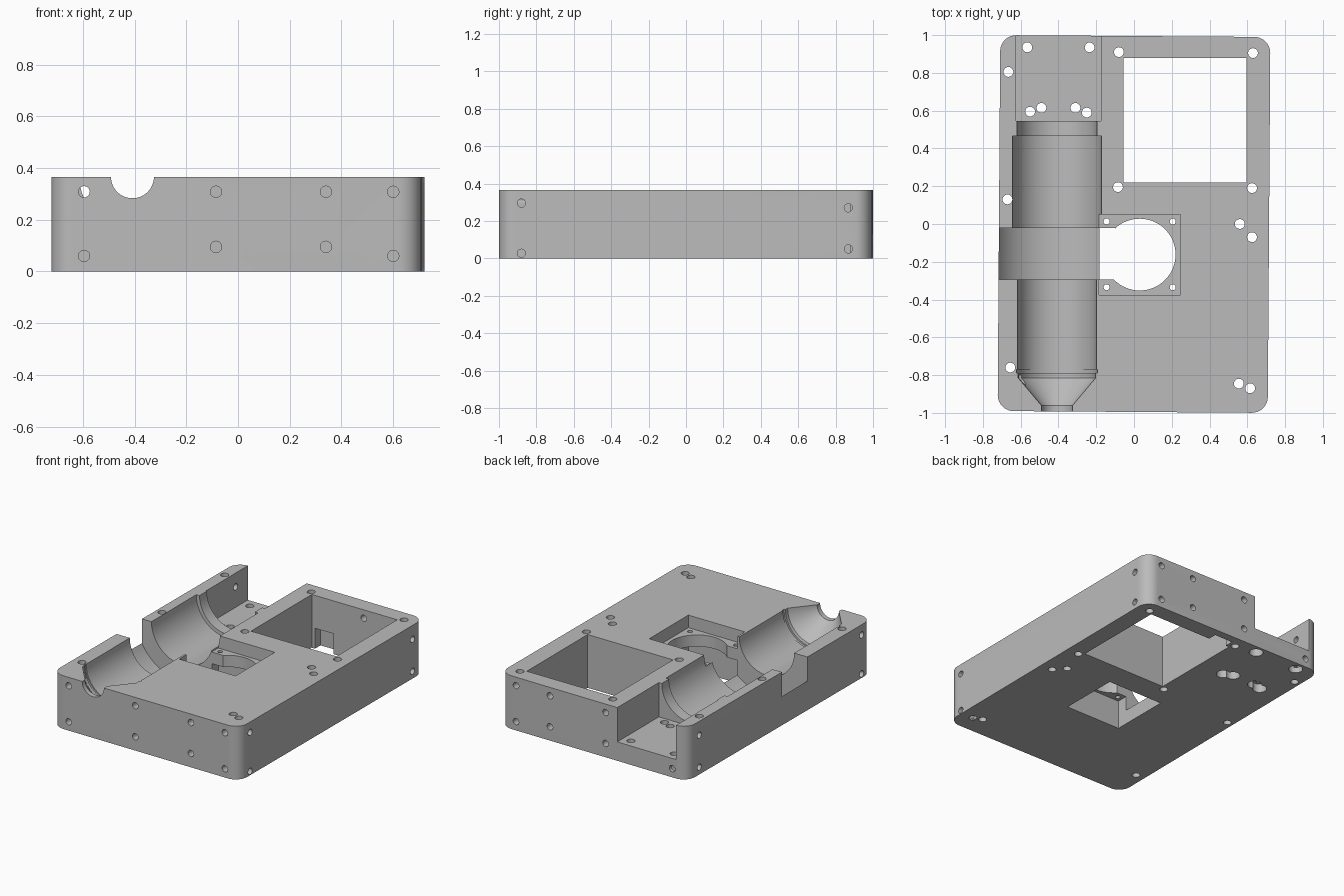
import bpy, bmesh, math
from mathutils import Matrix, Vector

if "Cube" in bpy.data.objects:
    bpy.data.objects.remove(bpy.data.objects["Cube"], do_unlink=True)

H = 0.366          # block height
AXIS_X = -0.408    # centre of the long channel
TILT = math.radians(-0.4)


def add_object(name, bm):
    bmesh.ops.recalc_face_normals(bm, faces=bm.faces)
    mesh = bpy.data.meshes.new(name)
    bm.to_mesh(mesh)
    bm.free()
    obj = bpy.data.objects.new(name, mesh)
    bpy.context.collection.objects.link(obj)
    return obj


def cut(name, bm):
    """Subtract a closed shape from the block."""
    cutter = add_object(name, bm)
    cutter.hide_render = True
    mod = block.modifiers.new(name, 'BOOLEAN')
    mod.operation = 'DIFFERENCE'
    mod.solver = 'EXACT'
    mod.object = cutter
    bpy.ops.object.modifier_apply(modifier=mod.name)
    bpy.data.objects.remove(cutter, do_unlink=True)


def cut_box(name, x0, x1, y0, y1, z0, z1):
    bm = bmesh.new()
    size = Matrix.Diagonal((x1 - x0, y1 - y0, z1 - z0, 1))
    mid = Matrix.Translation(((x0 + x1) / 2, (y0 + y1) / 2, (z0 + z1) / 2))
    bmesh.ops.create_cube(bm, size=1, matrix=mid @ size)
    cut(name, bm)


def cut_hole(name, start, end, r, sides=20):
    start, end = Vector(start), Vector(end)
    axis = end - start
    turn = axis.to_track_quat('Z', 'Y').to_matrix().to_4x4()
    bm = bmesh.new()
    bmesh.ops.create_cone(bm, cap_ends=True, segments=sides, radius1=r, radius2=r,
                          depth=axis.length,
                          matrix=Matrix.Translation((start + end) / 2) @ turn)
    cut(name, bm)


def cut_lathe(name, profile, sides=72):
    """Turn a (y, radius) profile round the channel axis."""
    bm = bmesh.new()
    rings = []
    for y, r in profile:
        angles = [2 * math.pi * (i + 0.5) / sides for i in range(sides)]
        rings.append([bm.verts.new((AXIS_X + r * math.cos(a), y, H + r * math.sin(a)))
                      for a in angles])
    for a, b in zip(rings, rings[1:]):
        for i in range(sides):
            j = (i + 1) % sides
            bm.faces.new((a[i], a[j], b[j], b[i]))
    bm.faces.new(rings[0])
    bm.faces.new(rings[-1])
    cut(name, bm)


# Rounded block
bm = bmesh.new()
bmesh.ops.create_cube(bm, size=1, matrix=Matrix.Translation((0, 0, H / 2))
                      @ Matrix.Diagonal((1.43, 1.99, H, 1)))
uprights = [e for e in bm.edges if abs(e.verts[0].co.z - e.verts[1].co.z) > 0.1]
bmesh.ops.bevel(bm, geom=uprights, offset=0.085, segments=10, profile=0.5, affect='EDGES')
bmesh.ops.rotate(bm, verts=bm.verts, matrix=Matrix.Rotation(TILT, 3, 'Z'))
block = add_object("housing_block", bm)
bpy.context.view_layer.objects.active = block
block.select_set(True)

# Large square opening with a notch low in its back wall
cut_box("square_opening", -0.055, 0.595, 0.22, 0.88, -0.1, 0.5)
cut_box("opening_notch", -0.03, 0.11, 0.85, 0.94, -0.1, 0.14)

# Square recesses above and below a plate with a round window
cut_box("upper_recess", -0.185, 0.245, -0.375, 0.05, 0.28, 0.5)
cut_box("lower_recess", -0.182, 0.242, -0.372, 0.047, -0.1, 0.2)
cut_hole("round_window", (0.03, -0.162, 0.1), (0.03, -0.162, 0.35), 0.19, 64)

# Stepped channel with tapered nose, and the wide ring groove
cut_lathe("channel", [(-1.1, 0.083), (-0.96, 0.083), (-0.815, 0.205), (-0.79, 0.205),
                      (-0.789, 0.215), (-0.77, 0.215), (-0.769, 0.209), (-0.1, 0.209),
                      (-0.099, 0.235), (0.465, 0.235), (0.466, 0.211), (0.6, 0.211)])
cut_lathe("ring_groove", [(-0.295, 0.35), (-0.022, 0.35)], 96)
cut_box("rear_pocket", -0.625, -0.175, 0.545, 1.1, 0.13, 0.5)

# Vertical through holes
through = [(-0.08, 0.91), (0.63, 0.905), (-0.665, 0.805), (-0.085, 0.195),
           (0.625, 0.19), (-0.67, 0.13), (0.56, 0.0), (0.625, -0.07),
           (-0.655, -0.76), (0.555, -0.845), (0.615, -0.87)]
counterbored = [(-0.565, 0.935), (-0.235, 0.935), (-0.55, 0.595),
                (-0.49, 0.615), (-0.31, 0.615), (-0.25, 0.59)]
for x, y in through + counterbored:
    cut_hole("through_hole", (x, y, -0.1), (x, y, 0.5), 0.026)
for x, y in counterbored:
    cut_hole("counterbore", (x, y, -0.1), (x, y, 0.06), 0.045, 24)
for x in (-0.145, 0.205):
    for y in (-0.335, 0.013):
        cut_hole("plate_hole", (x, y, 0.1), (x, y, 0.35), 0.016, 16)

# Blind holes in the front and back walls
for x, low in ((-0.595, 0.06), (-0.085, 0.095), (0.34, 0.095), (0.6, 0.06)):
    for z in (low, 0.308):
        cut_hole("front_hole", (x, -1.1, z), (x, -0.8, z), 0.022)
        if x > -0.5 or z == low:
            cut_hole("back_hole", (x, 1.1, z), (x, 0.83, z), 0.022)

# Blind holes in the side walls
for side in (-1, 1):
    for y, z in ((-0.88, 0.295), (-0.88, 0.027), (0.868, 0.27), (0.868, 0.05)):
        cut_hole("side_hole", (side * 0.8, y, z), (side * 0.58, y, z), 0.022)

# Grey finish
grey = bpy.data.materials.new("plain_grey")
grey.use_nodes = True
grey.diffuse_color = (0.5, 0.5, 0.5, 1)
grey.node_tree.nodes["Principled BSDF"].inputs["Base Color"].default_value = (0.5, 0.5, 0.5, 1)
block.data.materials.clear()
block.data.materials.append(grey)
for face in block.data.polygons:
    face.material_index = 0
bpy.ops.object.shade_smooth_by_angle(angle=math.radians(25))
